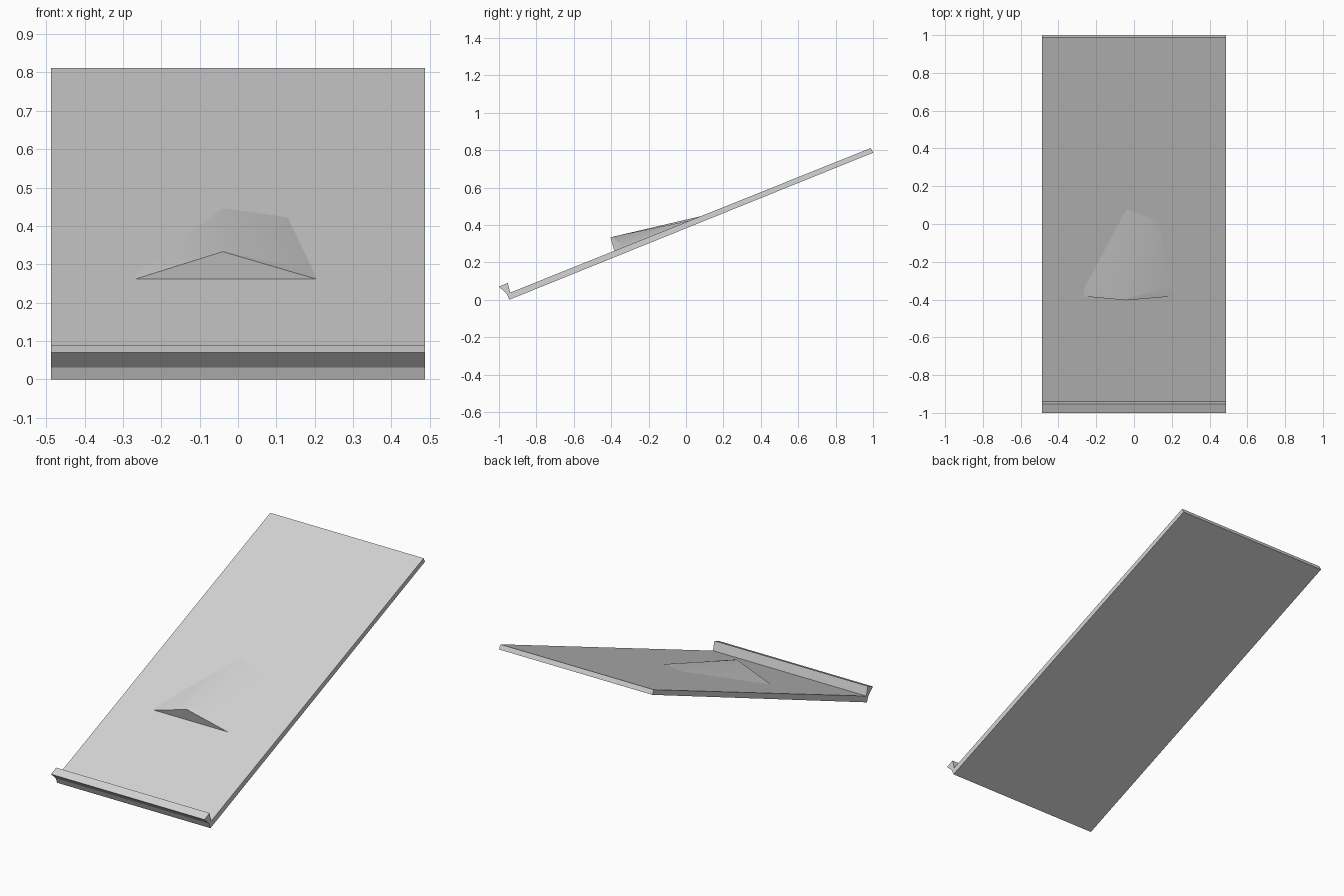
import bpy
import bmesh

cube = bpy.data.objects.get("Cube")
if cube:
    bpy.data.objects.remove(cube, do_unlink=True)

grey = bpy.data.materials.new("light grey")
grey.use_nodes = True
colour = (0.66, 0.66, 0.66, 1)
grey.diffuse_color = colour
grey.node_tree.nodes["Principled BSDF"].inputs["Base Color"].default_value = colour

HALF_WIDTH = 0.487


def finish(bm, name):
    bmesh.ops.recalc_face_normals(bm, faces=bm.faces)
    mesh = bpy.data.meshes.new(name)
    bm.to_mesh(mesh)
    bm.free()
    mesh.materials.append(grey)
    obj = bpy.data.objects.new(name, mesh)
    bpy.context.collection.objects.link(obj)
    return obj


def board_height(y):
    """Height of the sloping top face at y."""
    return 0.031 + (y + 0.958) * 0.4005


# Sloping board with a hooked front lip, as one side profile pulled across x
profile = [(-0.945, 0), (1, 0.786), (0.988, 0.811), (-0.94, board_height(-0.94)),
           (-0.953, 0.09), (-1, 0.07), (-0.958, 0.031)]
bm = bmesh.new()
side = bm.faces.new([bm.verts.new((-HALF_WIDTH, y, z)) for y, z in profile])
pulled = bmesh.ops.extrude_face_region(bm, geom=[side])["geom"]
bmesh.ops.translate(bm, vec=(2 * HALF_WIDTH, 0, 0),
                    verts=[v for v in pulled if isinstance(v, bmesh.types.BMVert)])
finish(bm, "sloping_board")

# Faceted wedge: rows of left edge, ridge and right edge, from front to back
RIDGE_X = -0.04
rows = [  # left reach, right reach, edge y, ridge y, ridge z
    (0.228, 0.245, -0.383, -0.404, 0.333),
    (0.222, 0.238, -0.335, -0.386, 0.338),
    (0.17, 0.17, 0.02, 0.08, board_height(0.08)),
]
bm = bmesh.new()
grid = []
for left, right, edge_y, ridge_y, ridge_z in rows:
    edge_z = board_height(edge_y)
    grid.append([bm.verts.new(p) for p in (
        (RIDGE_X - left, edge_y, edge_z),
        (RIDGE_X, ridge_y, ridge_z),
        (RIDGE_X + right, edge_y, edge_z))])
for near, far in zip(grid, grid[1:]):
    for i in range(2):
        bm.faces.new((near[i], near[i + 1], far[i + 1], far[i]))
bm.faces.new(grid[0])
bm.faces.new(grid[-1])
bm.faces.new([r[0] for r in grid] + [r[2] for r in reversed(grid)])
wedge = finish(bm, "raised_wedge")

# Soften the shallow creases only
bpy.ops.object.select_all(action="DESELECT")
wedge.select_set(True)
bpy.context.view_layer.objects.active = wedge
bpy.ops.object.shade_smooth_by_angle(angle=0.5)
